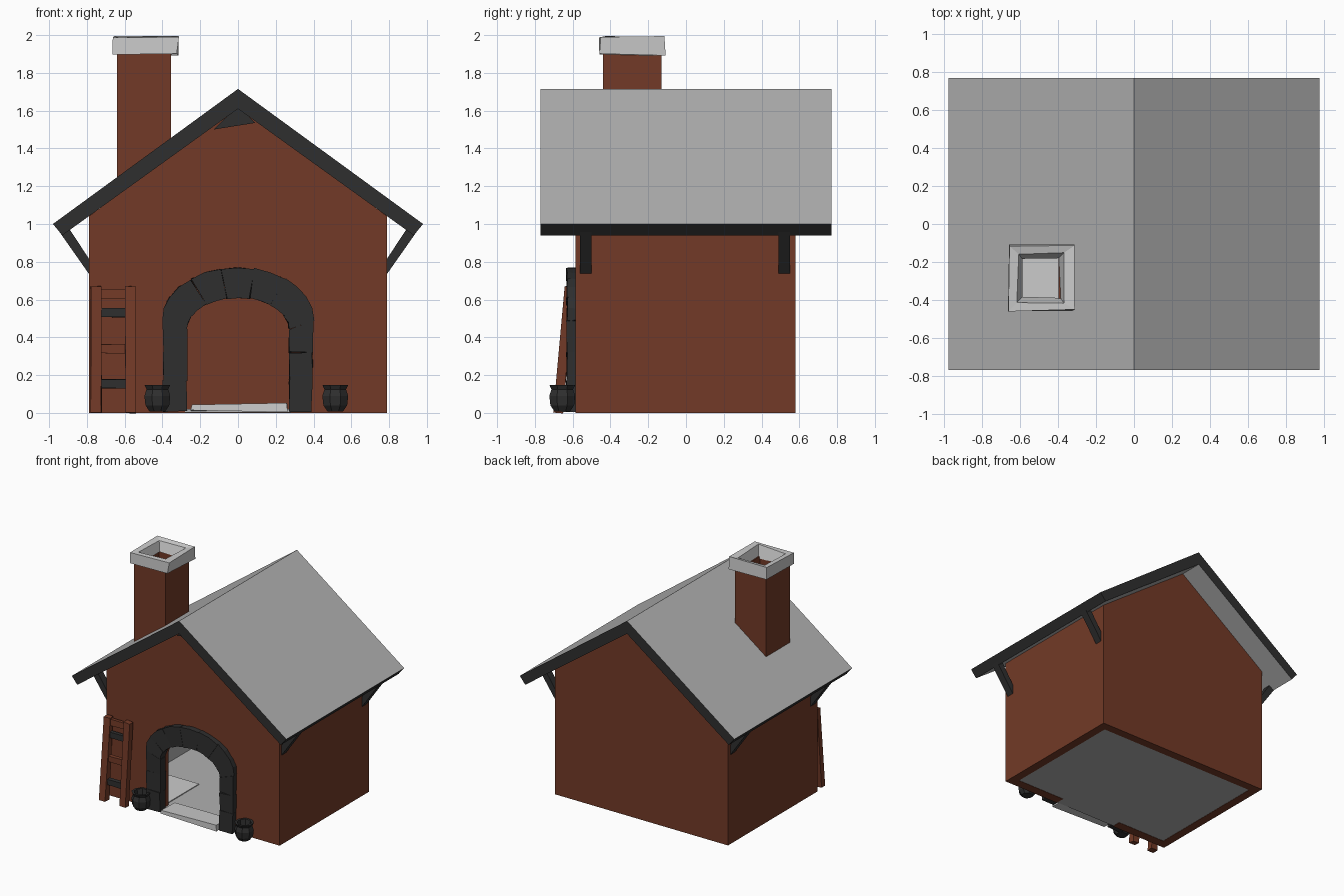
import bpy, bmesh, math, random
from mathutils import Vector

random.seed(4)
if "Cube" in bpy.data.objects:
    bpy.data.objects.remove(bpy.data.objects["Cube"], do_unlink=True)


def material(name, r, g, b):
    m = bpy.data.materials.new(name)
    m.use_nodes = True
    m.diffuse_color = (r, g, b, 1)
    bsdf = m.node_tree.nodes["Principled BSDF"]
    bsdf.inputs["Base Color"].default_value = (r, g, b, 1)
    bsdf.inputs["Roughness"].default_value = 0.9
    return m


BRICK = material("red_brown", 0.17, 0.042, 0.02)
DARK = material("charcoal", 0.028, 0.028, 0.028)
GREY = material("roof_grey", 0.44, 0.44, 0.44)
PALE = material("pale_stone", 0.6, 0.6, 0.6)


def finish(name, bm, *mats):
    bmesh.ops.recalc_face_normals(bm, faces=bm.faces)
    me = bpy.data.meshes.new(name)
    bm.to_mesh(me)
    bm.free()
    for m in mats:
        me.materials.append(m)
    ob = bpy.data.objects.new(name, me)
    bpy.context.collection.objects.link(ob)
    return ob


def loft(name, rings, mat, cyclic=False, caps=True, jitter=0):
    """Skin a list of equal-length point rings."""
    bm = bmesh.new()
    rows = []
    for ring in rings:
        rows.append([bm.verts.new(Vector(p) + Vector([random.uniform(-jitter, jitter) for _ in p]))
                     for p in ring])
    n = len(rows[0])
    pairs = list(zip(rows, rows[1:])) + ([(rows[-1], rows[0])] if cyclic else [])
    for lo, hi in pairs:
        for i in range(n):
            j = (i + 1) % n
            bm.faces.new((lo[i], lo[j], hi[j], hi[i]))
    if caps and not cyclic:
        bm.faces.new(rows[0])
        bm.faces.new(rows[-1])
    return finish(name, bm, mat)


def prism_y(name, outline, y0, y1, mat, jitter=0):
    return loft(name, [[(x, y, z) for x, z in outline] for y in (y0, y1)], mat, jitter=jitter)


def prism_x(name, outline, x0, x1, mat, jitter=0):
    return loft(name, [[(x, y, z) for y, z in outline] for x in (x0, x1)], mat, jitter=jitter)


def box(name, x0, x1, y0, y1, z0, z1, mat, jitter=0):
    return prism_y(name, [(x0, z0), (x1, z0), (x1, z1), (x0, z1)], y0, y1, mat, jitter)


def square(cx, cy, hx, hy, z):
    return [(cx - hx, cy - hy, z), (cx + hx, cy - hy, z), (cx + hx, cy + hy, z), (cx - hx, cy + hy, z)]


def arc(a, b, z, n):
    """Half ellipse running from left to right."""
    return [(-a * math.cos(math.pi * i / n), z + b * math.sin(math.pi * i / n)) for i in range(n + 1)]


# Walls: gabled front with an arched doorway, plain back, two sides
gable = [(0.79, 0), (0.79, 1.04), (0, 1.62), (-0.79, 1.04), (-0.79, 0)]
doorway = [(-0.28, 0)] + arc(0.28, 0.18, 0.44, 14) + [(0.28, 0)]
prism_y("front_wall", gable + doorway, -0.585, -0.51, BRICK)
prism_y("back_wall", gable, 0.51, 0.58, BRICK)
for side, s in (("left", 1), ("right", -1)):
    box(side + "_wall", min(s * 0.72, s * 0.79), max(s * 0.72, s * 0.79), -0.51, 0.51, 0, 1.06, BRICK)
    box(side + "_wall_lining", s * 0.715 - 0.004, s * 0.715 + 0.004, -0.51, 0.51, 0.02, 1.06, GREY)

# Floor, hearth patch and doorstep
box("floor", -0.785, 0.785, -0.58, 0.575, 0.002, 0.02, GREY)
box("hearth_patch", -0.7, -0.3, -0.48, -0.08, 0.02, 0.027, PALE)
box("doorstep", -0.25, 0.26, -0.655, -0.48, 0.008, 0.045, PALE, 0.008)

# Roof: chevron slab with dark ends and eaves
chevron = [(0, 1.715), (0.98, 1.0), (0.93, 0.94), (0, 1.61), (-0.93, 0.94), (-0.98, 1.0)]
roof = prism_y("roof", chevron, -0.77, 0.77, GREY)
roof.data.materials.append(DARK)
for f in roof.data.polygons:
    n = f.normal
    if abs(n.y) > 0.9 or (n.z < 0 and n.x * f.center.x > 0):
        f.material_index = 1
prism_y("gable_block", [(-0.13, 1.5), (0.09, 1.535), (0.01, 1.615), (-0.01, 1.615)], -0.615, -0.58, DARK)

# Flue opening through the roof
CX, CY = -0.498, -0.285
cutter = box("flue_cutter", CX - 0.1, CX + 0.1, CY - 0.11, CY + 0.11, 0.9, 1.8, GREY)
cutter.hide_render = True
cutter.hide_set(True)
cut = roof.modifiers.new("flue", "BOOLEAN")
cut.operation = "DIFFERENCE"
cut.object = cutter

# Chimney shaft and its hollow cap
loft("chimney", [square(CX, CY, 0.143, 0.155, 1.17), square(CX, CY, 0.143, 0.155, 1.91),
                 square(CX, CY, 0.1, 0.11, 1.91), square(CX, CY, 0.1, 0.11, 1.17)], BRICK, cyclic=True)
CX += 0.008
loft("chimney_cap", [square(CX, CY, 0.172, 0.172, 1.895), square(CX, CY, 0.172, 0.172, 1.993),
                     square(CX, CY, 0.125, 0.13, 1.99), square(CX, CY, 0.095, 0.105, 1.9)],
     PALE, cyclic=True, jitter=0.007)

# Eave brackets
for s in (-1, 1):
    strut = [(s * 0.785, 0.73), (s * 0.785, 0.81), (s * 0.9, 0.985), (s * 0.95, 0.965)]
    for end, y in (("front", -0.53), ("back", 0.52)):
        prism_y(f"{end}_bracket", strut, y - 0.03, y + 0.03, DARK)

# Doorway surround: curved stones over stacked side stones
STONES = 7
outer, inner = arc(0.4, 0.28, 0.49, STONES * 2), arc(0.27, 0.17, 0.44, STONES * 2)
for i in range(0, STONES * 2, 2):
    outline = outer[i:i + 3] + inner[i:i + 3][::-1]
    prism_y("arch_stone", outline, -0.63, -0.56, DARK, 0.005)
for s in (-1, 1):
    for z0, z1, z2 in ((0.008, 0.17, 0.17), (0.17, 0.32, 0.32), (0.32, 0.44, 0.49)):
        outline = [(s * 0.27, z0), (s * 0.392, z0), (s * 0.395, z2), (s * 0.27, z1)]
        prism_y("door_side_stone", outline, -0.63, -0.56, DARK, 0.005)


# Pots beside the doorway
def pot(name, cx, cy):
    profile = [(0.045, 0.008), (0.068, 0.04), (0.074, 0.09), (0.062, 0.125), (0.074, 0.148),
               (0.055, 0.148), (0.045, 0.06)]
    rings = [[(cx + r * math.cos((k + 0.5) * math.pi / 4), cy + r * math.sin((k + 0.5) * math.pi / 4), z)
              for k in range(8)] for r, z in profile]
    loft(name, rings, DARK)


pot("right_pot", -0.427, -0.655)
pot("left_pot", 0.515, -0.655)

# Ladder leaning on the front wall
stile = [(-0.7, 0), (-0.65, 0), (-0.595, 0.67), (-0.64, 0.67)]
for x in (-0.75, -0.57):
    prism_x("ladder_stile", stile, x - 0.029, x + 0.029, BRICK, 0.004)
for z, mat in ((0.155, DARK), (0.34, BRICK), (0.53, DARK), (0.63, BRICK)):
    y = -0.672 + 0.085 * z
    box("ladder_rung", -0.74, -0.58, y - 0.012, y + 0.018, z - 0.024, z + 0.024, mat, 0.003)
